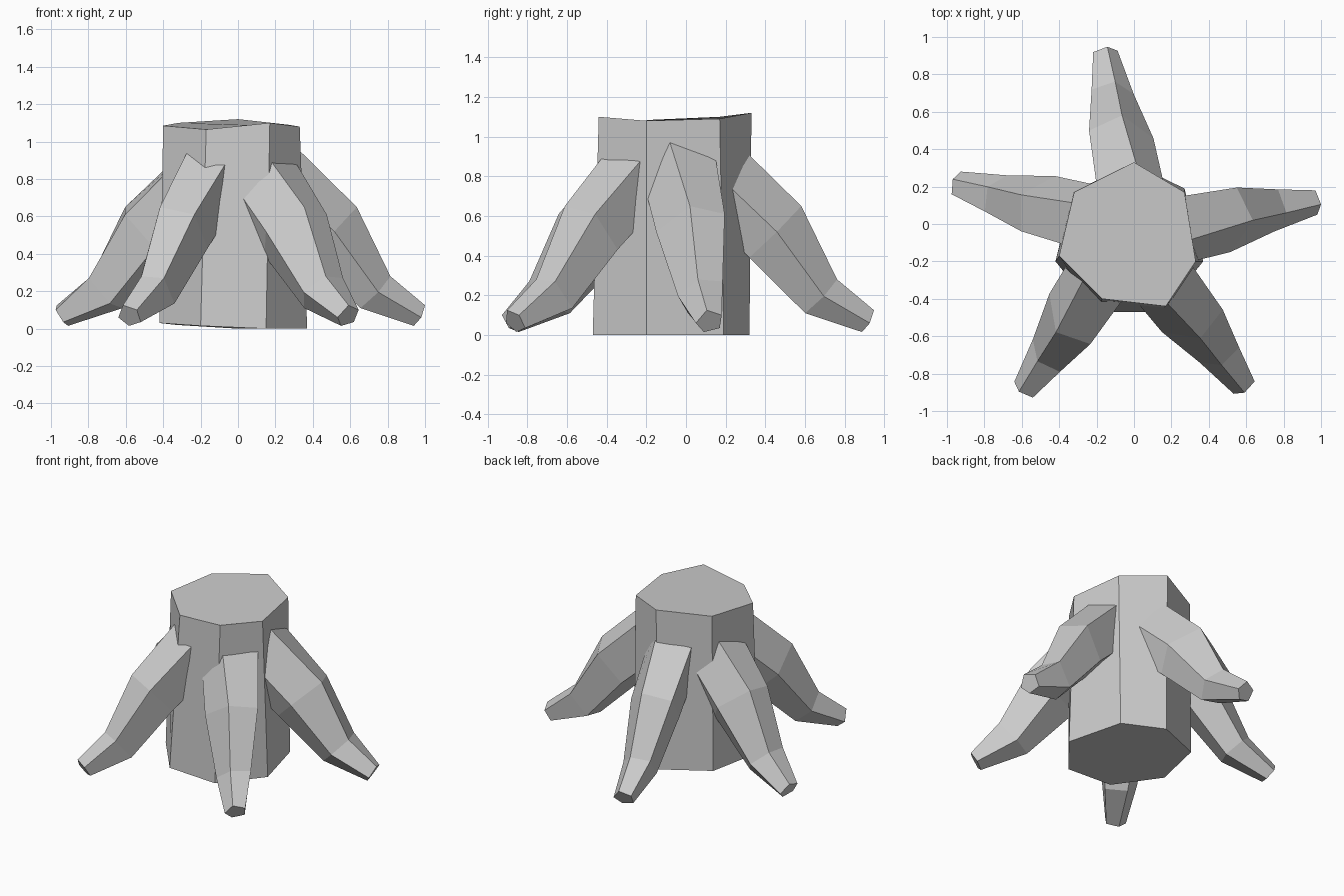
import bpy
import bmesh
from math import radians
from mathutils import Matrix, Vector

# Remove the default cube only
default_cube = bpy.data.objects.get("Cube")
if default_cube is not None:
    bpy.data.objects.remove(default_cube, do_unlink=True)


def make_material(name, colour):
    material = bpy.data.materials.new(name)
    material.use_nodes = True
    material.diffuse_color = colour
    shader = material.node_tree.nodes["Principled BSDF"]
    shader.inputs["Base Color"].default_value = colour
    shader.inputs["Roughness"].default_value = 0.9
    return material


def loft(name, rings, material, transform=Matrix.Identity(4)):
    """Join matching rings of points into a closed, flat shaded tube."""
    bm = bmesh.new()
    loops = [[bm.verts.new(transform @ Vector(point)) for point in ring] for ring in rings]
    for lower, upper in zip(loops, loops[1:]):
        count = len(lower)
        for i in range(count):
            j = (i + 1) % count
            bm.faces.new((lower[i], lower[j], upper[j], upper[i]))
    bm.faces.new(loops[0])
    bm.faces.new(loops[-1])
    bmesh.ops.recalc_face_normals(bm, faces=bm.faces[:])
    mesh = bpy.data.meshes.new(name)
    bm.to_mesh(mesh)
    bm.free()
    mesh.materials.append(material)
    part = bpy.data.objects.new(name, mesh)
    bpy.context.scene.collection.objects.link(part)
    return part


grey_wood = make_material("grey wood", (0.6, 0.6, 0.6, 1.0))

# Trunk: an uneven seven sided column with a slightly sloping cut
trunk_bottom = [
    (0, .32, 0), (.27, .19, 0), (.37, -.2, 0), (.15, -.47, 0),
    (-.2, -.47, .015), (-.42, -.2, .03), (-.33, .17, .02),
]
trunk_top = [
    (0, .33, 1.12), (.27, .17, 1.09), (.33, -.2, 1.08), (.17, -.44, 1.1),
    (-.17, -.4, 1.065), (-.4, -.17, 1.085), (-.32, .17, 1.1),
]
loft("trunk", [trunk_bottom, trunk_top], grey_wood)

# Root sections from inside the trunk to the tip, each with five corners:
# upper left, ridge, right side, lower right, lower left
root_base = [(.2, .14, .95), (.25, -.1, 1.03), (.15, -.24, .87), (.05, -.2, .7), (.05, .08, .75)]
root_knee = [(.55, .195, .61), (.635, .02, .65), (.515, -.15, .52), (.375, -.09, .39), (.4, .145, .43)]
root_ankle = [(.77, .185, .27), (.815, .06, .28), (.75, -.04, .195), (.655, .01, .11), (.66, .155, .135)]
root_tip = [(.97, .18, .1), (1, .105, .125), (.98, .05, .06), (.94, .09, .015), (.93, .17, .035)]
root_rings = [root_base, root_knee, root_ankle, root_tip]

# Five copies turned about the trunk's axis, some pushed slightly outward
root_placements = {
    "left_root": (0, 0),
    "back_root": (89, 0),
    "right_root": (154, 0),
    "front_right_root": (225, .03),
    "front_left_root": (296, .02),
}
trunk_axis = Vector((0, -.055, 0))

for root_name, (angle, push) in root_placements.items():
    placement = (
        Matrix.Translation(trunk_axis)
        @ Matrix.Rotation(radians(angle), 4, "Z")
        @ Matrix.Translation(Vector((push, 0, 0)) - trunk_axis)
    )
    loft(root_name, root_rings, grey_wood, placement)
